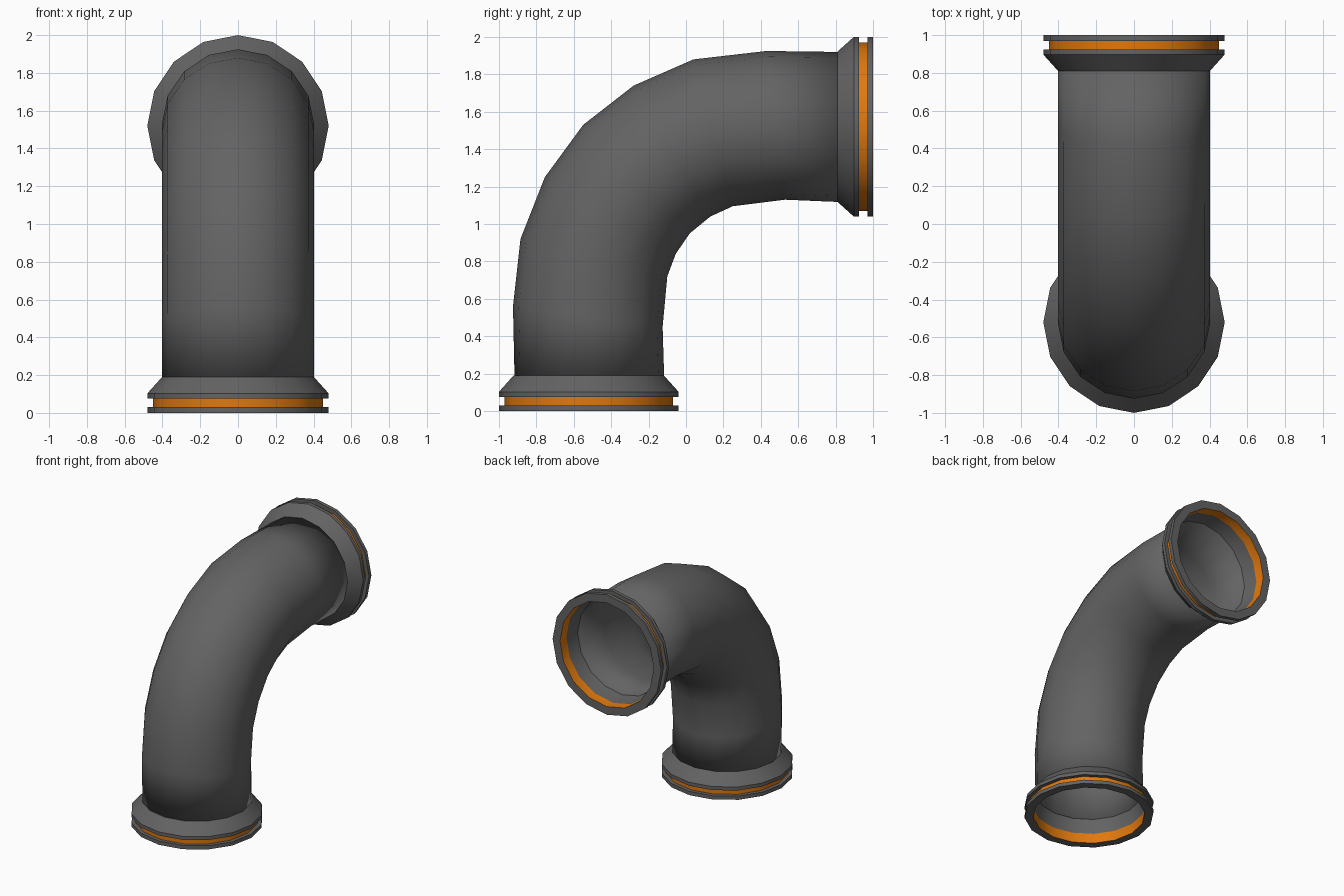
import bpy, math
from mathutils import Vector

if "Cube" in bpy.data.objects:
    bpy.data.objects.remove(bpy.data.objects["Cube"])

SIDES = 16


def material(name, color):
    m = bpy.data.materials.new(name)
    m.diffuse_color = (*color, 1)
    m.use_nodes = True
    m.node_tree.nodes["Principled BSDF"].inputs["Base Color"].default_value = m.diffuse_color
    return m


grey = material("dark grey", (0.125, 0.125, 0.125))
orange = material("orange", (0.75, 0.19, 0.004))


def make(name, rings, closed, orange_rows=()):
    """Skin a list of rings of points."""
    verts = [p for r in rings for p in r]
    n = len(rings)
    faces, mats = [], []
    for i in range(n if closed else n - 1):
        a, b = i * SIDES, ((i + 1) % n) * SIDES
        for k in range(SIDES):
            l = (k + 1) % SIDES
            faces.append((a + k, a + l, b + l, b + k))
            mats.append(1 if i in orange_rows else 0)
    me = bpy.data.meshes.new(name)
    me.from_pydata(verts, [], faces)
    me.materials.append(grey)
    me.materials.append(orange)
    me.polygons.foreach_set("material_index", mats)
    ob = bpy.data.objects.new(name, me)
    bpy.context.collection.objects.link(ob)
    bpy.ops.object.select_all(action='DESELECT')
    ob.select_set(True)
    bpy.context.view_layer.objects.active = ob
    bpy.ops.object.mode_set(mode='EDIT')
    bpy.ops.mesh.select_all(action='SELECT')
    bpy.ops.mesh.normals_make_consistent(inside=False)
    bpy.ops.object.mode_set(mode='OBJECT')
    bpy.ops.object.shade_smooth_by_angle(angle=math.radians(30))
    return ob


ANGLES = [2 * math.pi * k / SIDES for k in range(SIDES)]

# Bent pipe: (outer y, z, inner y, z) for each cross-section
sections = [
    (-0.917, 0.19, -0.117, 0.19), (-0.925, 0.56, -0.125, 0.45),
    (-0.885, 0.92, -0.10, 0.72), (-0.755, 1.25, -0.055, 0.84),
    (-0.55, 1.53, 0.02, 0.95), (-0.28, 1.74, 0.13, 1.04),
    (0.04, 1.88, 0.25, 1.095), (0.43, 1.925, 0.53, 1.13),
    (0.81, 1.92, 0.81, 1.118)]
rings = []
for oy, oz, iy, iz in sections:
    c = Vector((0, (oy + iy) / 2, (oz + iz) / 2))
    u = Vector((0, oy, oz)) - c
    rings.append([c + u * math.cos(t) + Vector((0.403 * math.sin(t), 0, 0))
                  for t in ANGLES])
pipe = make("bent_pipe", rings, False)
mod = pipe.modifiers.new("wall", 'SOLIDIFY')
mod.thickness = 0.01
mod.offset = -1

# End collars: lathed profile with an orange seal between two flanges
profile = [(0.415, 0), (0.48, 0), (0.48, 0.03), (0.45, 0.03), (0.45, 0.075),
           (0.48, 0.075), (0.48, 0.103), (0.402, 0.19), (0.392, 0.19),
           (0.415, 0.08)]
for name, top in (("bottom_collar", False), ("top_collar", True)):
    rings = []
    for r, h in profile:
        ring = []
        for t in ANGLES:
            x, y, z = r * math.sin(t), -0.52 - r * math.cos(t), h
            ring.append((x, 1 - z, 1 - y) if top else (x, y, z))
        if top:  # centre the upper opening at z = 1.52
            ring = [(x, y, z) for x, y, z in ring]
        rings.append(ring)
    make(name, rings, True, orange_rows=(3, 9))
